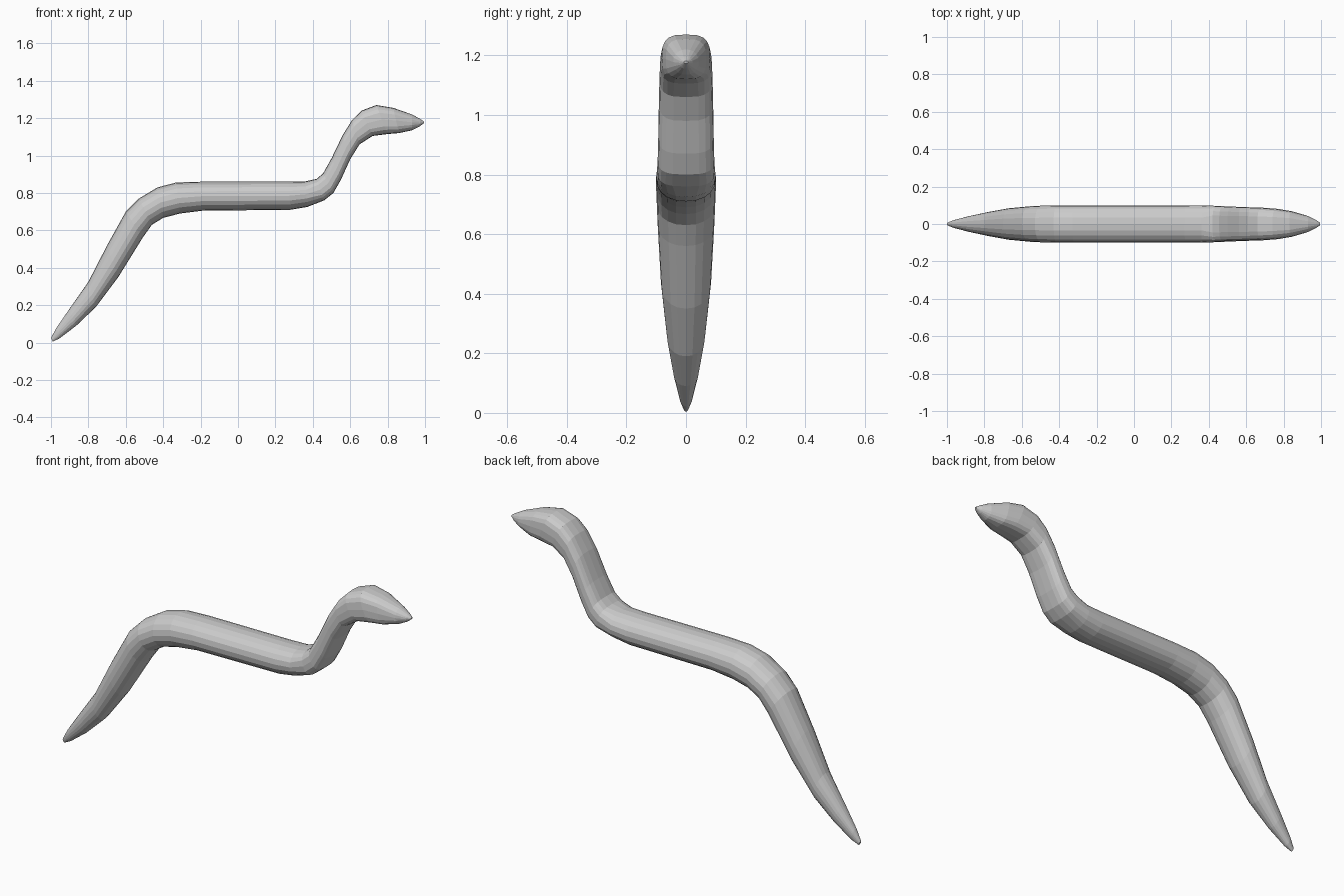
import bpy, bmesh
from math import cos, sin, pi

# Stations: upper x, upper z, lower x, lower z, half width
STATIONS = [
    (-1.0, .025, -.99, .005, .008),
    (-.97, .08, -.955, .022, .021),
    (-.90, .182, -.865, .09, .042),
    (-.80, .325, -.76, .19, .064),
    (-.70, .52, -.64, .35, .084),
    (-.60, .70, -.51, .56, .095),
    (-.53, .77, -.46, .63, .098),
    (-.43, .83, -.40, .667, .1),
    (-.33, .856, -.31, .69, .1),
    (-.20, .86, -.19, .705, .1),
    (.27, .86, .28, .71, .1),
    (.36, .862, .37, .725, .1),
    (.42, .875, .46, .76, .097),
    (.455, .905, .51, .80, .095),
    (.50, .985, .55, .87, .093),
    (.56, 1.11, .60, .98, .091),
    (.61, 1.19, .65, 1.06, .089),
    (.66, 1.24, .72, 1.105, .087),
    (.74, 1.27, .80, 1.115, .081),
    (.83, 1.255, .86, 1.12, .068),
    (.93, 1.22, .93, 1.135, .043),
    (.975, 1.195, .97, 1.155, .022),
    (.995, 1.182, .993, 1.172, .007),
]
SIDES = 20


def power(v, p):
    return abs(v) ** p * (1 if v >= 0 else -1)


# Tapered serpentine body, squarer in section along the neck
bm = bmesh.new()
rings = []
for i, (ux, uz, lx, lz, w) in enumerate(STATIONS):
    p = 0.65 if 12 <= i <= 19 else 0.92
    cx, cz, dx, dz = (ux + lx) / 2, (uz + lz) / 2, (ux - lx) / 2, (uz - lz) / 2
    ring = []
    for k in range(SIDES):
        a = 2 * pi * k / SIDES
        c, s = power(cos(a), p), power(sin(a), p)
        ring.append(bm.verts.new((cx + dx * c, w * s, cz + dz * c)))
    rings.append(ring)
for a, b in zip(rings, rings[1:]):
    for k in range(SIDES):
        j = (k + 1) % SIDES
        bm.faces.new((a[k], a[j], b[j], b[k]))
bm.faces.new(rings[0])
bm.faces.new(rings[-1])
bmesh.ops.recalc_face_normals(bm, faces=bm.faces)
mesh = bpy.data.meshes.new("snake_body")
bm.to_mesh(mesh)
bm.free()
body = bpy.data.objects.new("snake_body", mesh)
bpy.context.collection.objects.link(body)
